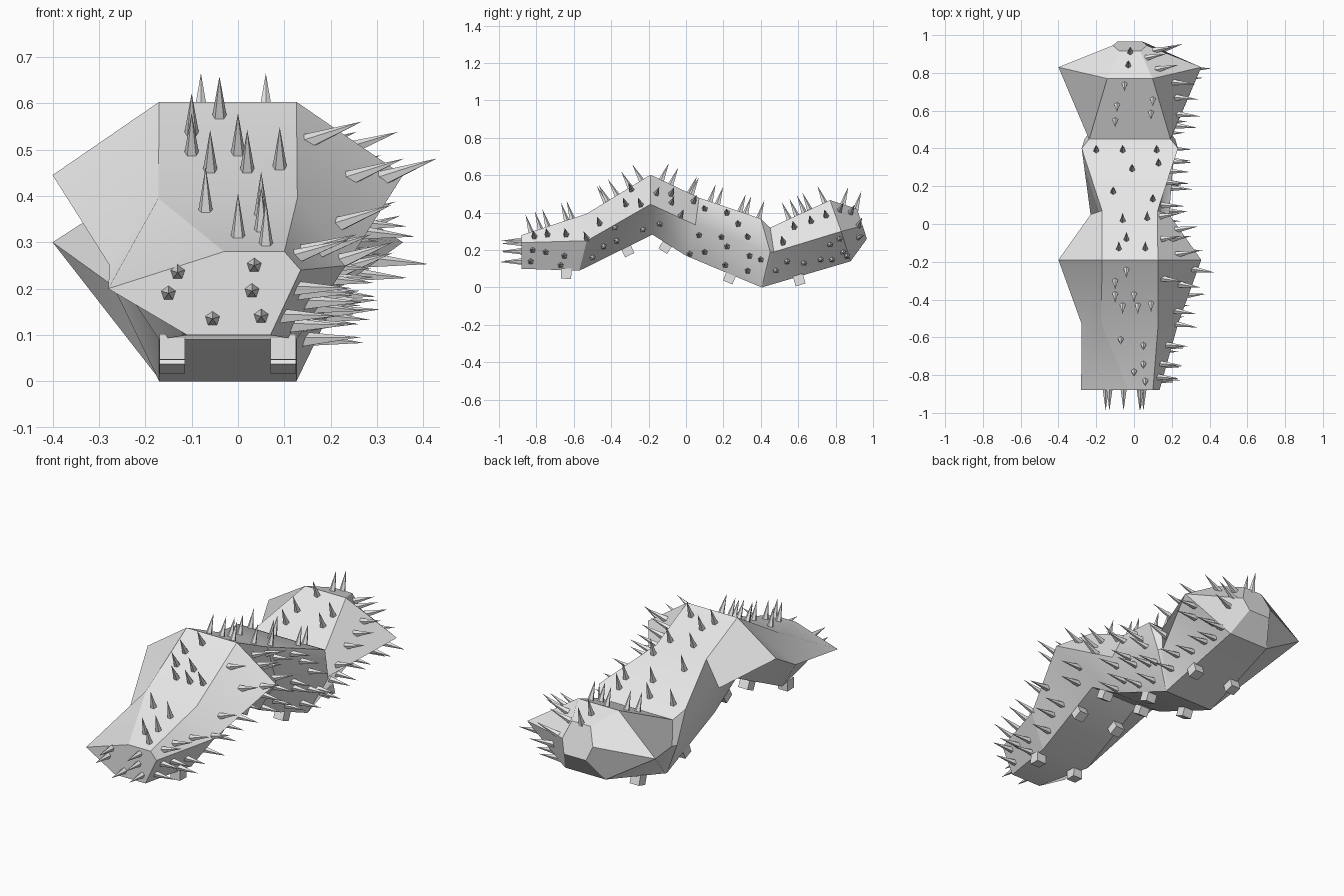
import bpy, bmesh
from math import radians
from mathutils import Vector, Matrix
from mathutils.bvhtree import BVHTree

default_cube = bpy.data.objects.get("Cube")
if default_cube:
    bpy.data.objects.remove(default_cube, do_unlink=True)

# One plain grey for the whole creature
grey = bpy.data.materials.new("plain_grey")
grey.use_nodes = True
grey.diffuse_color = (0.8, 0.8, 0.8, 1)
grey.node_tree.nodes["Principled BSDF"].inputs["Base Color"].default_value = grey.diffuse_color

CENTRE_X = -0.022


def finish(bm, name):
    """Turn a bmesh into a named, coloured object."""
    bmesh.ops.recalc_face_normals(bm, faces=bm.faces)
    mesh = bpy.data.meshes.new(name)
    bm.to_mesh(mesh)
    bm.free()
    mesh.materials.append(grey)
    obj = bpy.data.objects.new(name, mesh)
    bpy.context.collection.objects.link(obj)
    return obj


def ring(bm, top, mid, bottom):
    """Six-sided section; each level is (half width, y, z)."""
    levels = [(top, -1), (top, 1), (mid, 1), (bottom, 1), (bottom, -1), (mid, -1)]
    return [bm.verts.new((CENTRE_X + side * w, y, z)) for (w, y, z), side in levels]


# Body: hexagonal sections joined from the front end to the back end
SECTIONS = [
    ((.065, -.88, .28), (.2, -.88, .22), (.095, -.88, .1)),
    ((.15, -.53, .395), (.255, -.53, .25), (.148, -.57, .09)),
    ((.148, -.19, .603), (.378, -.19, .445), (.148, -.18, .283)),
    ((.147, .07, .48), (.208, .05, .335), (.148, 0, .17)),
    ((.255, .4, .368), (.24, .45, .19), (.148, .405, 0)),
    ((.215, .45, .32), (.225, .47, .19), (.148, .42, .005)),
    ((.12, .77, .467), (.378, .83, .3), (.12, .88, .14)),
    ((.055, .915, .42), (.09, .945, .33), (.065, .967, .26)),
]
bm = bmesh.new()
rings = [ring(bm, *section) for section in SECTIONS]
# The front end leans to one side
front = rings[0]
for vert, (x, z) in zip(front, [(-.03, .28), (.1, .28), (.135, .24), (.07, .1), (-.11, .1), (-.28, .2)]):
    vert.co.x, vert.co.z = x, z
for near, far in zip(rings, rings[1:]):
    for i in range(6):
        j = (i + 1) % 6
        bm.faces.new((near[i], near[j], far[j], far[i]))
bm.faces.new(rings[0])
bm.faces.new(rings[-1])
bmesh.ops.recalc_face_normals(bm, faces=bm.faces)
surface = BVHTree.FromBMesh(bm)
body = finish(bm, "body")
bpy.ops.object.select_all(action='DESELECT')
bpy.context.view_layer.objects.active = body
body.select_set(True)
bpy.ops.object.shade_smooth_by_angle(angle=radians(30))


def touch(origin, direction):
    """Point and outward normal where a ray first meets the body."""
    point, normal, _, _ = surface.ray_cast(Vector(origin), Vector(direction))
    if point is not None and normal.dot(Vector(direction)) > 0:
        normal = -normal
    return point, normal


def spines(name, spots, origin, direction, lean, follow, length):
    """Five-sided spikes standing where rays from the spots meet the body."""
    bm = bmesh.new()
    for spot in spots:
        point, normal = touch(origin(*spot), direction)
        if point is None:
            continue
        aim = (normal * follow + Vector(lean)).normalized()
        place = Matrix.Translation(point + aim * (length / 2 - .012)) @ aim.to_track_quat('Z', 'Y').to_matrix().to_4x4()
        bmesh.ops.create_cone(bm, cap_ends=True, segments=5, radius1=.018, radius2=0, depth=length, matrix=place)
    return finish(bm, name)


# Spines along the back, as (x, y)
BACK_SPOTS = [
    (-.1, -.3), (-.1, -.37), (-.04, -.24), (0, -.37), (-.06, -.43), (.02, -.43), (.09, -.42),
    (-.07, -.61), (.05, -.64), (0, -.78), (.05, -.74), (.06, -.83),
    (-.2, .39), (-.06, .39), (.12, .39), (-.01, .29), (.13, .32), (-.11, .17), (.1, .13),
    (-.06, .02), (.07, .03), (-.04, -.08), (-.08, -.13), (.06, -.13),
    (-.05, .74), (-.09, .63), (-.1, .55), (.1, .66), (.09, .59), (-.03, .84), (-.02, .91),
]
spines("back_spines", BACK_SPOTS, lambda x, y: (x, y, 2), (0, 0, -1), (0, 0, .1), 1, .11)

# Spines on the left flank, as (y, z)
FLANK_SPOTS = [
    (-.81, .27), (-.74, .28), (-.64, .28), (-.46, .34), (-.53, .26), (-.32, .44), (-.24, .44),
    (-.29, .52), (-.14, .34), (-.16, .5), (-.08, .5), (-.08, .45), (-.03, .38), (.04, .46),
    (-.23, .31), (-.38, .32), (-.37, .25), (-.5, .16), (-.44, .22), (-.65, .17), (-.75, .19),
    (-.67, .12), (-.82, .2), (-.83, .14),
    (.07, .28), (.19, .27), (.28, .34), (.1, .19), (.22, .22), (.02, .18), (.21, .12),
    (.34, .17), (.4, .15), (.33, .09), (.33, .27), (.1, .42), (.22, .4),
    (.48, .09), (.54, .14), (.63, .13), (.72, .15), (.78, .15), (.84, .19), (.52, .24),
    (.58, .32), (.67, .35), (.77, .23), (.82, .41), (.88, .4), (.92, .27), (.92, .33),
    (.82, .26), (.86, .17), (.75, .38),
]
spines("flank_spines", FLANK_SPOTS, lambda y, z: (2, y, z), (-1, 0, 0), (1, 0, .2), .4, .13)

# Spines on the front end, as (x, z)
FRONT_SPOTS = [(-.13, .235), (-.15, .19), (.035, .25), (.03, .195), (-.055, .135), (.05, .14)]
spines("front_spines", FRONT_SPOTS, lambda x, z: (x, -2, z), (0, 1, 0), (0, 0, 0), 1, .12)

# Five pairs of small cube feet along the belly
bm = bmesh.new()
for y in (-.64, -.32, -.1, .24, .6):
    for side in (-1, 1):
        point, normal = touch((CENTRE_X + side * .12, y, -1), (0, 0, 1))
        turn = Vector((0, normal.y, normal.z)).to_track_quat('Z', 'Y').to_matrix().to_4x4()
        bmesh.ops.create_cube(bm, size=.055, matrix=Matrix.Translation(point + normal * .018) @ turn)
finish(bm, "feet")
